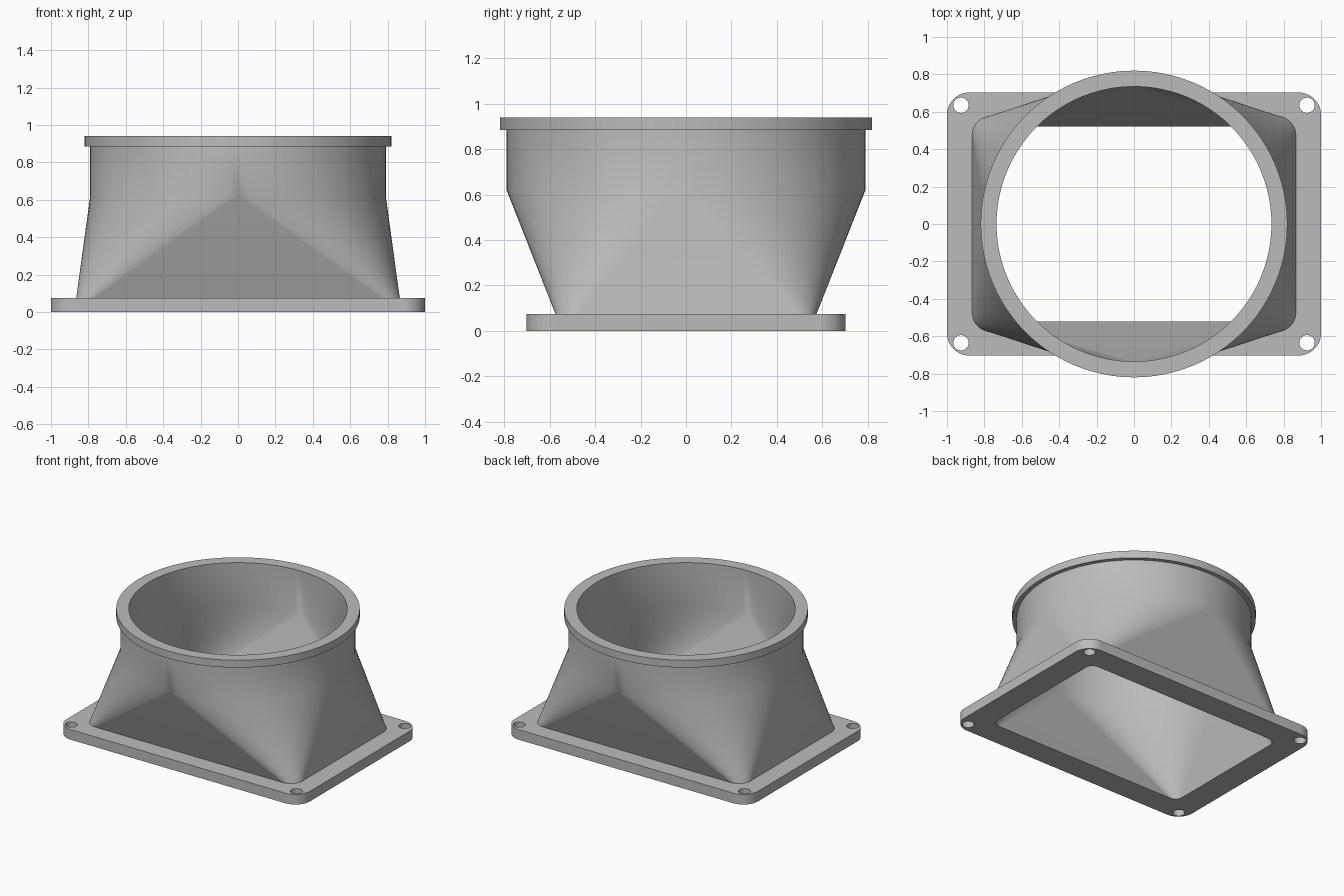
import bpy, bmesh, math
from mathutils import Matrix

default = bpy.data.objects.get("Cube")
if default:
    bpy.data.objects.remove(default, do_unlink=True)

STEPS = 24  # segments per quarter turn

# Single grey material
grey = bpy.data.materials.new("plain grey")
grey.use_nodes = True
COLOUR = (0.5, 0.5, 0.5, 1)
grey.diffuse_color = COLOUR
shader = grey.node_tree.nodes["Principled BSDF"]
shader.inputs["Base Color"].default_value = COLOUR
shader.inputs["Roughness"].default_value = 0.6


def rounded_ring(bm, hx, hy, radius, z):
    """Rounded rectangle; a circle when hx = hy = radius."""
    ring = []
    for quarter in range(4):
        sx = 1 if quarter in (0, 3) else -1
        sy = 1 if quarter < 2 else -1
        for i in range(STEPS + 1):
            a = (quarter + i / STEPS) * math.pi / 2
            ring.append(bm.verts.new((sx * (hx - radius) + radius * math.cos(a),
                                      sy * (hy - radius) + radius * math.sin(a), z)))
    return ring


def to_object(bm, name):
    mesh = bpy.data.meshes.new(name)
    bm.to_mesh(mesh)
    bm.free()
    mesh.materials.append(grey)
    obj = bpy.data.objects.new(name, mesh)
    bpy.context.collection.objects.link(obj)
    return obj


# Closed wall: inside of duct, collar, outside of duct, flange
INNER, OUTER, COLLAR = 0.735, 0.79, 0.82
BEND, LIP, TOP, PLATE = 0.62, 0.885, 0.94, 0.075
sections = [
    (0.81, 0.52, 0.06, 0),
    (INNER, INNER, INNER, BEND),
    (INNER, INNER, INNER, TOP),
    (COLLAR, COLLAR, COLLAR, TOP),
    (COLLAR, COLLAR, COLLAR, LIP),
    (OUTER, OUTER, OUTER, LIP),
    (OUTER, OUTER, OUTER, BEND),
    (0.865, 0.575, 0.1, PLATE),
    (1, 0.703, 0.12, PLATE),
    (1, 0.703, 0.12, 0),
]
bm = bmesh.new()
rings = [rounded_ring(bm, *s) for s in sections]
for k, lower in enumerate(rings):
    upper = rings[(k + 1) % len(rings)]
    for i in range(len(lower)):
        j = (i + 1) % len(lower)
        bm.faces.new((lower[i], lower[j], upper[j], upper[i]))
bmesh.ops.remove_doubles(bm, verts=bm.verts, dist=1e-5)
bmesh.ops.recalc_face_normals(bm, faces=bm.faces)
adapter = to_object(bm, "duct_adapter")

# Bolt holes through the flange corners
bm = bmesh.new()
for sx in (-1, 1):
    for sy in (-1, 1):
        bmesh.ops.create_cone(bm, cap_ends=True, segments=32, radius1=0.041,
                              radius2=0.041, depth=0.3,
                              matrix=Matrix.Translation((sx * 0.925, sy * 0.635, 0)))
cutter = to_object(bm, "bolt_hole_cutter")
cutter.hide_render = True

bpy.ops.object.select_all(action="DESELECT")
adapter.select_set(True)
bpy.context.view_layer.objects.active = adapter
holes = adapter.modifiers.new("bolt holes", "BOOLEAN")
holes.operation = "DIFFERENCE"
holes.solver = "EXACT"
holes.object = cutter
bpy.ops.object.modifier_apply(modifier=holes.name)
bpy.data.objects.remove(cutter, do_unlink=True)

# Smooth curved walls, keep flat panels flat
bpy.ops.object.shade_smooth_by_angle(angle=math.radians(30))
weighted = adapter.modifiers.new("flat panels", "WEIGHTED_NORMAL")
weighted.keep_sharp = True
